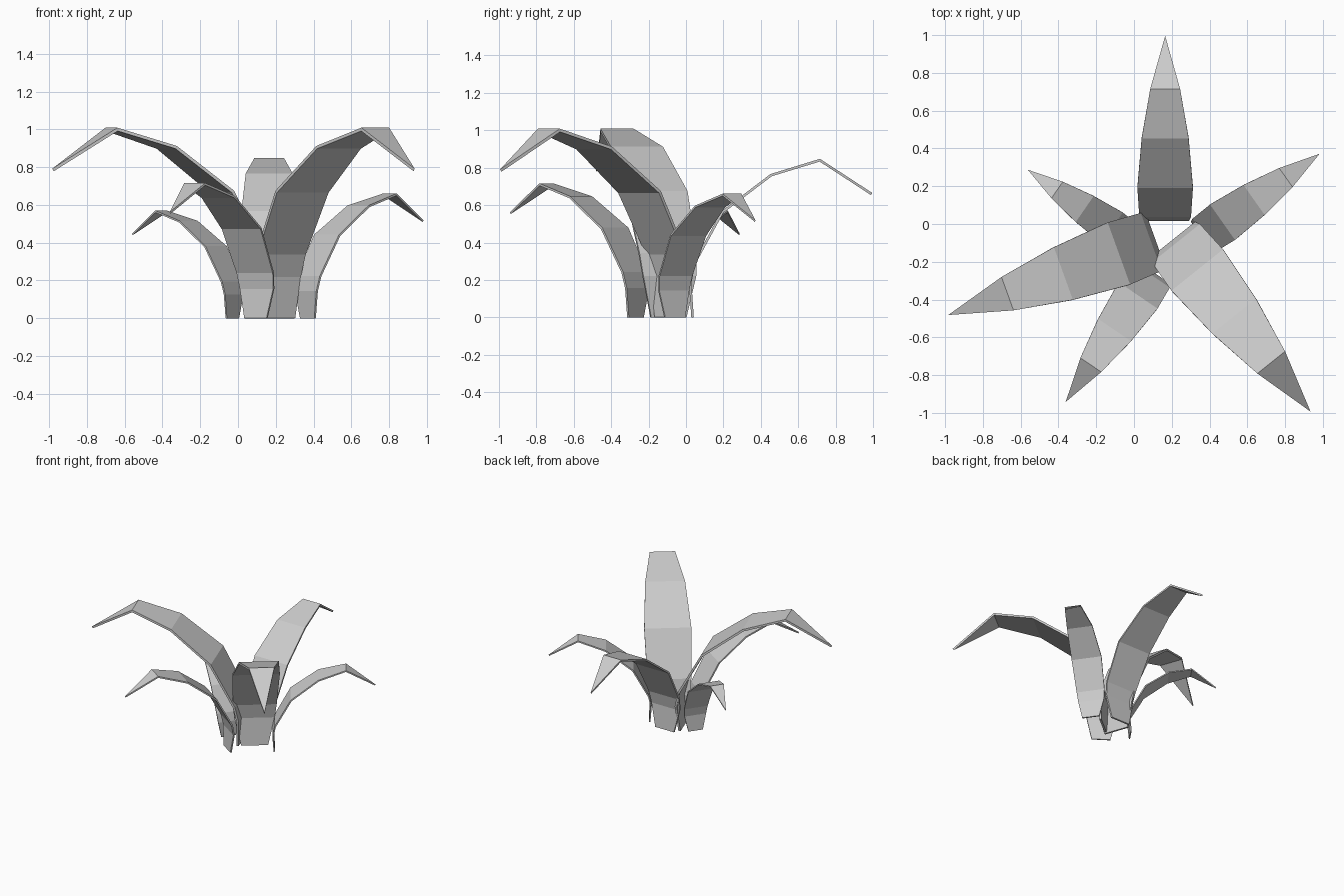
import bpy
import bmesh
from math import radians, degrees, atan2
from mathutils import Matrix

if "Cube" in bpy.data.objects:
    bpy.data.objects.remove(bpy.data.objects["Cube"])

# Shared leaf shape for unit height: (outward reach, height, half width)
PROFILE = [(0.0, 0.0, 0.10), (-0.015, 0.22, 0.15), (0.01, 0.34, 0.163),
           (0.19, 0.67, 0.175), (0.50, 0.905, 0.148), (0.81, 1.0, 0.094)]
TIP = (1.14, 0.785)


def leaf(name, base, direction, size):
    bm = bmesh.new()
    rows = [[bm.verts.new((r, side * w, z)) for side in (-1, 1)] for r, z, w in PROFILE]
    for a, b in zip(rows, rows[1:]):
        bm.faces.new((a[0], b[0], b[1], a[1]))
    tip = bm.verts.new((TIP[0], 0, TIP[1]))
    bm.faces.new((rows[-1][0], tip, rows[-1][1]))
    turn = Matrix.Rotation(atan2(direction[1], direction[0]), 4, 'Z')
    bm.transform(Matrix.Translation((base[0], base[1], 0)) @ turn @ Matrix.Scale(size, 4))
    mesh = bpy.data.meshes.new(name)
    bm.to_mesh(mesh)
    bm.free()
    obj = bpy.data.objects.new(name, mesh)
    bpy.context.collection.objects.link(obj)
    # Thin blade thickness
    mod = obj.modifiers.new("thickness", 'SOLIDIFY')
    mod.thickness = 0.016 * size
    mod.offset = 0
    mod.use_even_offset = True
    return obj


# Six leaves fanned around the middle
leaf("back_leaf", (0.165, 0.035), (0, 1), 0.84)
leaf("front_right_leaf", (0.22, -0.10), (0.625, -0.781), 1.0)
leaf("left_leaf", (0.093, -0.094), (-0.941, -0.339), 1.0)
leaf("front_left_leaf", (0.095, -0.27), (-0.562, -0.827), 0.71)
leaf("back_left_leaf", (-0.03, -0.08), (-0.823, 0.568), 0.565)
leaf("back_right_leaf", (0.37, -0.06), (0.817, 0.576), 0.655)
